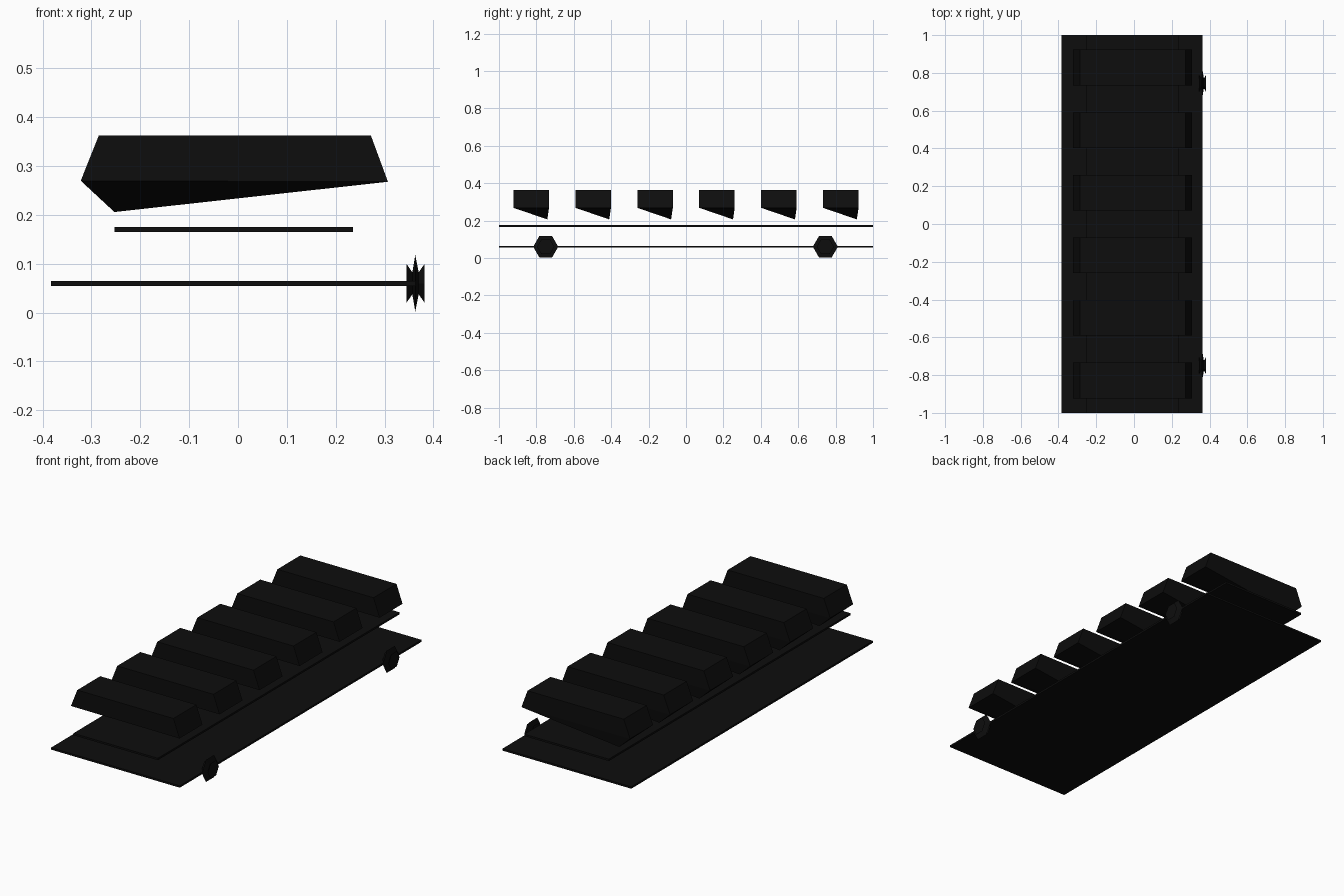
import bpy, bmesh, math
from mathutils import Vector

old = bpy.data.objects.get("Cube")
if old:
    bpy.data.objects.remove(old, do_unlink=True)

# Single matte black finish
black = bpy.data.materials.new("matte_black")
black.use_nodes = True
colour = (0.004, 0.004, 0.004, 1)
black.diffuse_color = colour
black.node_tree.nodes["Principled BSDF"].inputs["Base Color"].default_value = colour


def finish(name, bm):
    bmesh.ops.recalc_face_normals(bm, faces=bm.faces)
    mesh = bpy.data.meshes.new(name)
    bm.to_mesh(mesh)
    bm.free()
    mesh.materials.append(black)
    obj = bpy.data.objects.new(name, mesh)
    bpy.context.scene.collection.objects.link(obj)
    return obj


def plate(name, x_min, x_max, z, thickness=0.01):
    bm = bmesh.new()
    bmesh.ops.create_cube(bm, size=1)
    for v in bm.verts:
        v.co = Vector((x_min + (v.co.x + 0.5) * (x_max - x_min),
                       v.co.y * 2, z + v.co.z * thickness))
    return finish(name, bm)


def tooth(name, y):
    # Wedge with sloping ends and one low corner at the back
    bm = bmesh.new()
    for side in (-0.095, 0.095):
        for x, z in ((-0.285, 0.363), (0.272, 0.363), (0.307, 0.268), (-0.322, 0.27)):
            bm.verts.new((x, y + side, z))
    bm.verts.new((-0.253, y + 0.086, 0.206))
    bmesh.ops.convex_hull(bm, input=bm.verts)
    return finish(name, bm)


def bolt(name, y):
    # Six-sided head with a pinched groove on each side of the rim
    bm = bmesh.new()
    profile = ((0.345, 0.046), (0.357, 0.026), (0.363, 0.067),
               (0.37, 0.026), (0.382, 0.046))
    rings = []
    for x, r in profile:
        angles = [i * math.tau / 6 for i in range(6)]
        rings.append([bm.verts.new((x, y + r * math.cos(a), 0.06 + r * math.sin(a)))
                      for a in angles])
    for a, b in zip(rings, rings[1:]):
        for i in range(6):
            j = (i + 1) % 6
            bm.faces.new((a[i], a[j], b[j], b[i]))
    bm.faces.new(rings[0])
    bm.faces.new(rings[-1])
    return finish(name, bm)


# Two floating plates
plate("base_plate", -0.383, 0.363, 0.06)
plate("upper_plate", -0.253, 0.236, 0.17)

# Row of rail teeth
for i in range(6):
    tooth(f"rail_tooth_{i + 1}", (i - 2.5) * 0.331)

# Side bolts
bolt("front_bolt", -0.75)
bolt("back_bolt", 0.745)
